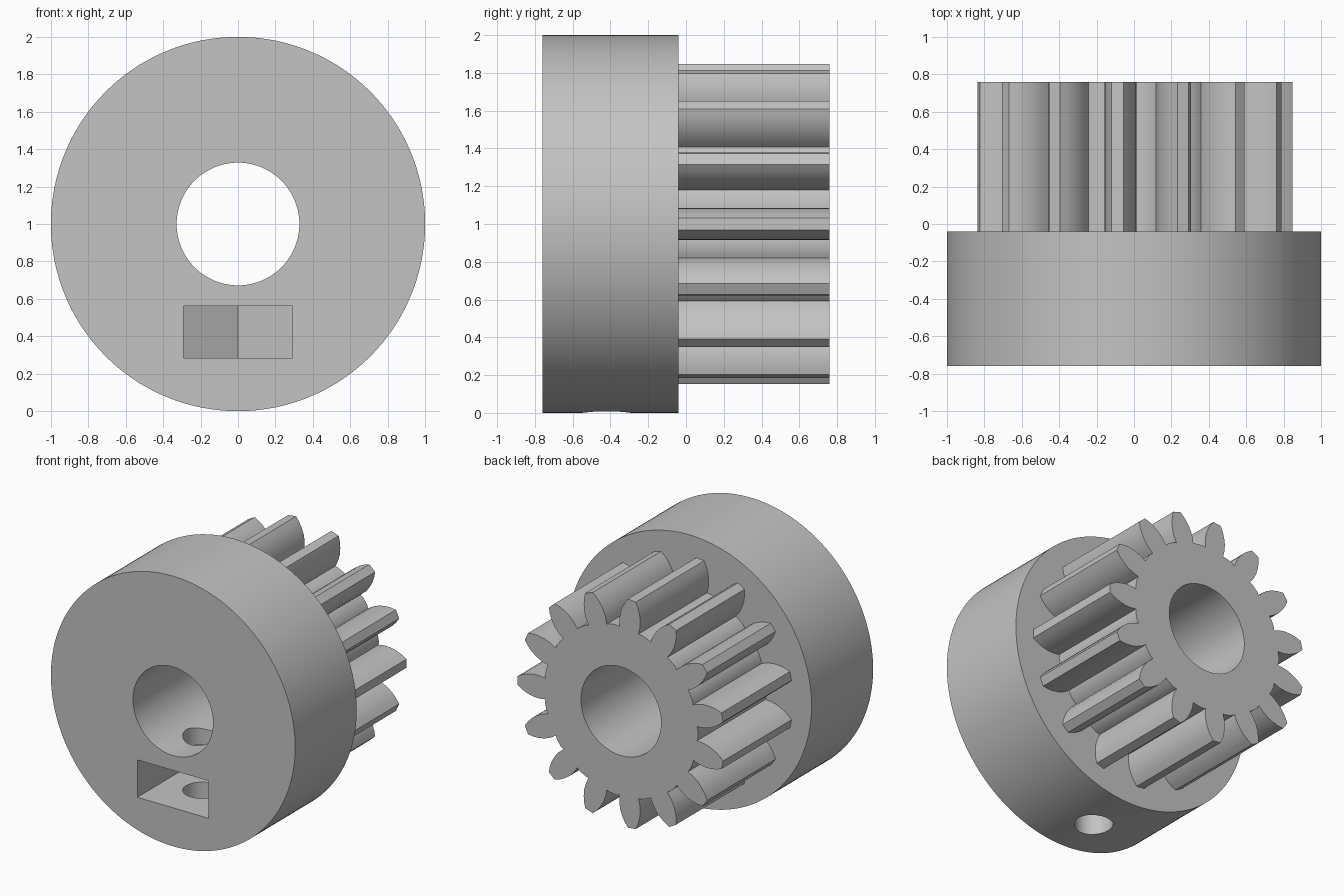
import bpy, bmesh
from math import sin, cos, pi, tau
from mathutils import Vector

cube = bpy.data.objects.get("Cube")
if cube:
    bpy.data.objects.remove(cube, do_unlink=True)

grey = bpy.data.materials.new("plain grey")
grey.use_nodes = True
GREY = (0.55, 0.55, 0.55, 1)
grey.diffuse_color = GREY
grey.node_tree.nodes["Principled BSDF"].inputs["Base Color"].default_value = GREY

AXIS_Z = 1.0
FRONT, STEP, BACK = -0.76, -0.04, 0.76
BORE = 0.328
SCREW_Y, SCREW_R = -0.42, 0.13


def prism(name, outline, sweep):
    """Solid made by sweeping a flat outline along a vector."""
    bm = bmesh.new()
    face = bm.faces.new([bm.verts.new(p) for p in outline])
    out = bmesh.ops.extrude_face_region(bm, geom=[face])
    moved = [v for v in out["geom"] if isinstance(v, bmesh.types.BMVert)]
    bmesh.ops.translate(bm, verts=moved, vec=Vector(sweep))
    bmesh.ops.recalc_face_normals(bm, faces=bm.faces)
    mesh = bpy.data.meshes.new(name)
    bm.to_mesh(mesh)
    bm.free()
    mesh.materials.append(grey)
    obj = bpy.data.objects.new(name, mesh)
    bpy.context.collection.objects.link(obj)
    return obj


def circle(radius, y, sides):
    return [(radius * cos(tau * i / sides), y, AXIS_Z + radius * sin(tau * i / sides))
            for i in range(sides)]


def activate(obj):
    bpy.ops.object.select_all(action="DESELECT")
    obj.select_set(True)
    bpy.context.view_layer.objects.active = obj


def cut(obj, cutter):
    """Subtract a cutter, then discard it."""
    cutter.hide_render = True
    mod = obj.modifiers.new("cut", "BOOLEAN")
    mod.operation, mod.solver, mod.object = "DIFFERENCE", "EXACT", cutter
    activate(obj)
    bpy.ops.object.modifier_apply(modifier=mod.name)
    bpy.data.objects.remove(cutter, do_unlink=True)


def bore_cutter():
    return prism("bore_cutter", circle(BORE, FRONT - 0.2, 96), (0, 2, 0))


# Hub collar with shaft bore
hub = prism("hub_collar", circle(1.0, FRONT, 160), (0, STEP - FRONT, 0))
cut(hub, bore_cutter())

# Nut pocket: open at the front, hexagon point at the inner end
half, pocket_z, pocket_h = 0.292, 0.285, 0.277
corner = half / cos(pi / 6)
pocket = [(-half, FRONT - 0.1, pocket_z), (half, FRONT - 0.1, pocket_z),
          (half, SCREW_Y + corner / 2, pocket_z), (0, SCREW_Y + corner, pocket_z),
          (-half, SCREW_Y + corner / 2, pocket_z)]
cut(hub, prism("pocket_cutter", pocket, (0, 0, pocket_h)))

# Set screw hole from the rim up into the bore
screw = [(SCREW_R * cos(tau * i / 48), SCREW_Y + SCREW_R * sin(tau * i / 48), -0.1)
         for i in range(48)]
cut(hub, prism("screw_cutter", screw, (0, 0, 0.95)))

# Toothed gear: one flank (radius, half width) mirrored and repeated
TEETH, ROOT = 15, 0.63
flank = [(0.62, 0.078), (0.67, 0.085), (0.72, 0.083), (0.77, 0.071),
         (0.81, 0.055), (0.848, 0.032)]
tooth = [(r, -w) for r, w in flank] + [(r, w) for r, w in reversed(flank)]
pitch = tau / TEETH
outline = []
for n in range(TEETH):
    a = n * pitch
    outline += [(r * cos(a) - w * sin(a), STEP, AXIS_Z + r * sin(a) + w * cos(a))
                for r, w in tooth]
    for k in (0.4, 0.5, 0.6):
        b = a + k * pitch
        outline.append((ROOT * cos(b), STEP, AXIS_Z + ROOT * sin(b)))
gear = prism("gear", outline, (0, BACK - STEP, 0))
cut(gear, bore_cutter())

# Smooth round walls, keep crisp edges
for obj in (hub, gear):
    activate(obj)
    bpy.ops.object.shade_smooth_by_angle(angle=pi / 6)
